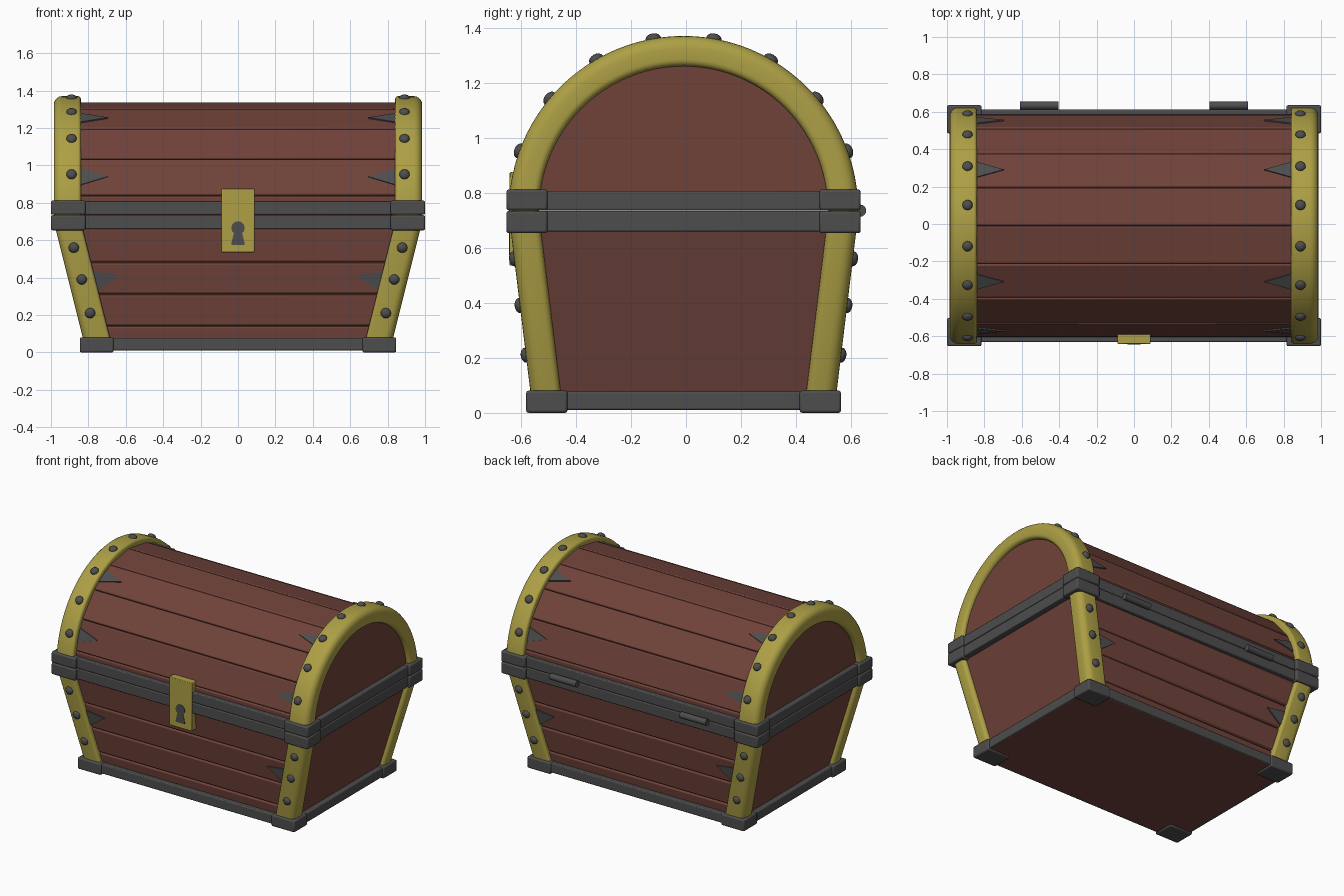
import bpy, bmesh, math
from mathutils import Vector

if "Cube" in bpy.data.objects:
    bpy.data.objects.remove(bpy.data.objects["Cube"])

SHIFT = -0.009          # body sits slightly forward of the hinge line
ZC, R = 0.735, 0.635    # lid axis height and arch radius


def material(name, rgb):
    m = bpy.data.materials.new(name)
    m.diffuse_color = (*rgb, 1)
    m.use_nodes = True
    m.node_tree.nodes["Principled BSDF"].inputs["Base Color"].default_value = m.diffuse_color
    return m


WOOD = material("brown_wood", (0.16, 0.055, 0.042))
GOLD = material("yellow_brass", (0.42, 0.35, 0.06))
IRON = material("dark_iron", (0.075, 0.075, 0.077))


def finish(bm, name, mat, bevel=0.0, segments=2):
    bmesh.ops.recalc_face_normals(bm, faces=bm.faces)
    bmesh.ops.translate(bm, verts=bm.verts, vec=(0, SHIFT, 0))
    me = bpy.data.meshes.new(name)
    bm.to_mesh(me)
    bm.free()
    me.materials.append(mat)
    ob = bpy.data.objects.new(name, me)
    bpy.context.collection.objects.link(ob)
    if bevel:
        mod = ob.modifiers.new("bevel", 'BEVEL')
        mod.width, mod.segments = bevel, segments
    bpy.ops.object.select_all(action='DESELECT')
    ob.select_set(True)
    bpy.context.view_layer.objects.active = ob
    bpy.ops.object.shade_smooth_by_angle(angle=math.radians(35))
    return ob


def loft(name, rings, mat, bevel=0.0):
    """Skin a row of closed point rings and cap both ends."""
    bm = bmesh.new()
    rows = [[bm.verts.new(p) for p in ring] for ring in rings]
    n = len(rows[0])
    for a, b in zip(rows, rows[1:]):
        for i in range(n):
            j = (i + 1) % n
            bm.faces.new((a[i], a[j], b[j], b[i]))
    bm.faces.new(rows[0])
    bm.faces.new(rows[-1])
    return finish(bm, name, mat, bevel)


def box(name, x0, x1, y0, y1, z0, z1, mat, bevel=0.006):
    ring = [(x0, y0), (x1, y0), (x1, y1), (x0, y1)]
    return loft(name, [[(x, y, z) for x, y in ring] for z in (z0, z1)], mat, bevel)


# Outer surfaces of the tapered lower chest at a given height
def side_x(z):
    return 0.83 + 0.25 * (z - 0.08)


def front_y(z):
    return 0.557 + 0.122 * (z - 0.08)


def on_lid(x, angle, r, t=0.0):
    c, s = math.cos(angle), math.sin(angle)
    return (x, r * c - t * s, ZC + r * s + t * c)


# Lower chest core with flat end panels
loft("lower_chest", [[(sx * (side_x(z) - 0.03), sy * (front_y(z) - 0.045), z)
                      for sx, sy in ((-1, -1), (1, -1), (1, 1), (-1, 1))]
                     for z in (0.03, 0.73)], WOOD)
box("floor", -0.822, 0.822, -0.55, 0.55, 0.01, 0.05, WOOD)

# Lid core: half round with flat ends
loft("lid_core", [[on_lid(x, math.pi * i / 40, 0.58) for i in range(41)]
                  for x in (-0.955, 0.955)], WOOD)

# Lid planks, one every twenty degrees
for k in range(10):
    a = math.radians(20 * k)
    loft("lid_plank", [[on_lid(x, a, r, t) for r, t in
                        ((0.565, -0.098), (0.595, -0.104), (0.595, 0.104), (0.565, 0.098))]
                       for x in (-0.93, 0.93)], WOOD, 0.01)

# Front and back planks
levels = (0.03, 0.14, 0.31, 0.48, 0.66, 0.73)
for s in (-1, 1):
    for z0, z1 in zip(levels, levels[1:]):
        loft("wall_plank", [[(sx * (side_x(z) - 0.05), s * (front_y(z) - d), z)
                             for sx, d in ((-1, 0.06), (1, 0.06), (1, 0.03), (-1, 0.03))]
                            for z in (z0 + 0.002, z1 - 0.002)], WOOD, 0.01)

# Brass strap section: inward offsets along x and radially, with rounded edges
section = []
for cx, cy, rad, start in ((0.045, 0.045, 0.045, 180), (0.128, 0.017, 0.017, 270),
                           (0.14, 0.105, 0.004, 0), (0.025, 0.085, 0.025, 90)):
    for i in range(6):
        a = math.radians(start + 18 * i)
        section.append((cx + rad * math.cos(a), cy + rad * math.sin(a)))


def rivet(p, normal):
    bm = bmesh.new()
    bmesh.ops.create_uvsphere(bm, u_segments=12, v_segments=8, radius=1)
    bmesh.ops.scale(bm, verts=bm.verts, vec=(0.028, 0.028, 0.019))
    bmesh.ops.rotate(bm, verts=bm.verts,
                     matrix=Vector(normal).to_track_quat('Z', 'Y').to_matrix())
    bmesh.ops.translate(bm, verts=bm.verts, vec=p)
    finish(bm, "rivet", IRON)


def spike(points_in, points_out):
    loft("iron_spike", [points_in, points_out], IRON)


for s in (-1, 1):
    # Strap: up the front leg, over the lid, down the back leg
    def leg(z, side):
        return [(s * (side_x(z) - u), side * (front_y(z) - v), z) for u, v in section]
    arch = [[on_lid(s * (0.985 - u), math.pi * i / 48, R - v) for u, v in section]
            for i in range(49)]
    loft("brass_strap", [leg(0.04, 1), leg(0.70, 1)] + arch +
         [leg(0.70, -1), leg(0.04, -1)], GOLD)

    for deg in range(20, 161, 20):
        a = math.radians(deg)
        rivet(on_lid(s * 0.89, a, R), (0, math.cos(a), math.sin(a)))
    for deg in (20, 60, 120, 160):
        a = math.radians(deg)
        spike(*[[on_lid(s * x, a, r, t) for x, t in ((0.695, 0), (0.86, 0.053), (0.86, -0.053))]
                for r in (0.59, 0.602)])
    for side in (-1, 1):
        for z in (0.21, 0.39, 0.56):
            rivet((s * (side_x(z) - 0.072), side * front_y(z), z), (0, side, -0.12))
        spike(*[[(s * x, side * (front_y(z) - d), z)
                 for x, z in ((0.632, 0.413), (0.81, 0.438), (0.762, 0.32))]
                for d in (0.035, 0.022)])


def corner(name, x0, x1, y0, y1, z0, z1):
    for sx in (-1, 1):
        for sy in (-1, 1):
            xs, ys = sorted((sx * x0, sx * x1)), sorted((sy * y0, sy * y1))
            box(name, *xs, *ys, z0, z1, IRON, 0.009)


def rim(name, x, y, z0, z1, thick):
    for s in (-1, 1):
        box(name + "_long", -x + 0.05, x - 0.05,
            *sorted((s * y, s * (y - thick))), z0, z1, IRON)
        box(name + "_end", *sorted((s * x, s * (x - thick))),
            -y + 0.04, y - 0.04, z0, z1, IRON)


# Iron bands around the seam, and the base frame
rim("lower_band", 0.987, 0.622, 0.659, 0.734, 0.06)
rim("upper_band", 0.987, 0.622, 0.736, 0.807, 0.06)
corner("lower_band_corner", 0.815, 1.0, 0.494, 0.644, 0.653, 0.734)
corner("upper_band_corner", 0.815, 1.0, 0.494, 0.644, 0.736, 0.812)
rim("base_bar", 0.836, 0.563, 0.011, 0.077, 0.04)
corner("base_corner", 0.665, 0.846, 0.422, 0.572, 0.0, 0.081)

# Lock plate with keyhole
box("lock_plate", -0.088, 0.088, -0.632, -0.58, 0.535, 0.875, GOLD, 0.004)
hole = [(0.036 * math.cos(math.radians(a)), 0.665 + 0.036 * math.sin(math.radians(a)))
        for a in range(-50, 231, 20)]
hole = [(-0.036, 0.573), (0.036, 0.573), (0.034, 0.59), (0.022, 0.637)] + hole + \
       [(-0.022, 0.637), (-0.034, 0.59)]
loft("keyhole", [[(x, y, z) for x, z in hole] for y in (-0.629, -0.635)], IRON)

# Hinge barrels on the back
for s in (-1, 1):
    loft("hinge", [[(s * 0.507 + dx, 0.642 + 0.022 * math.cos(i * math.pi / 8),
                     ZC + 0.022 * math.sin(i * math.pi / 8)) for i in range(16)]
                   for dx in (-0.102, 0.102)], IRON)
